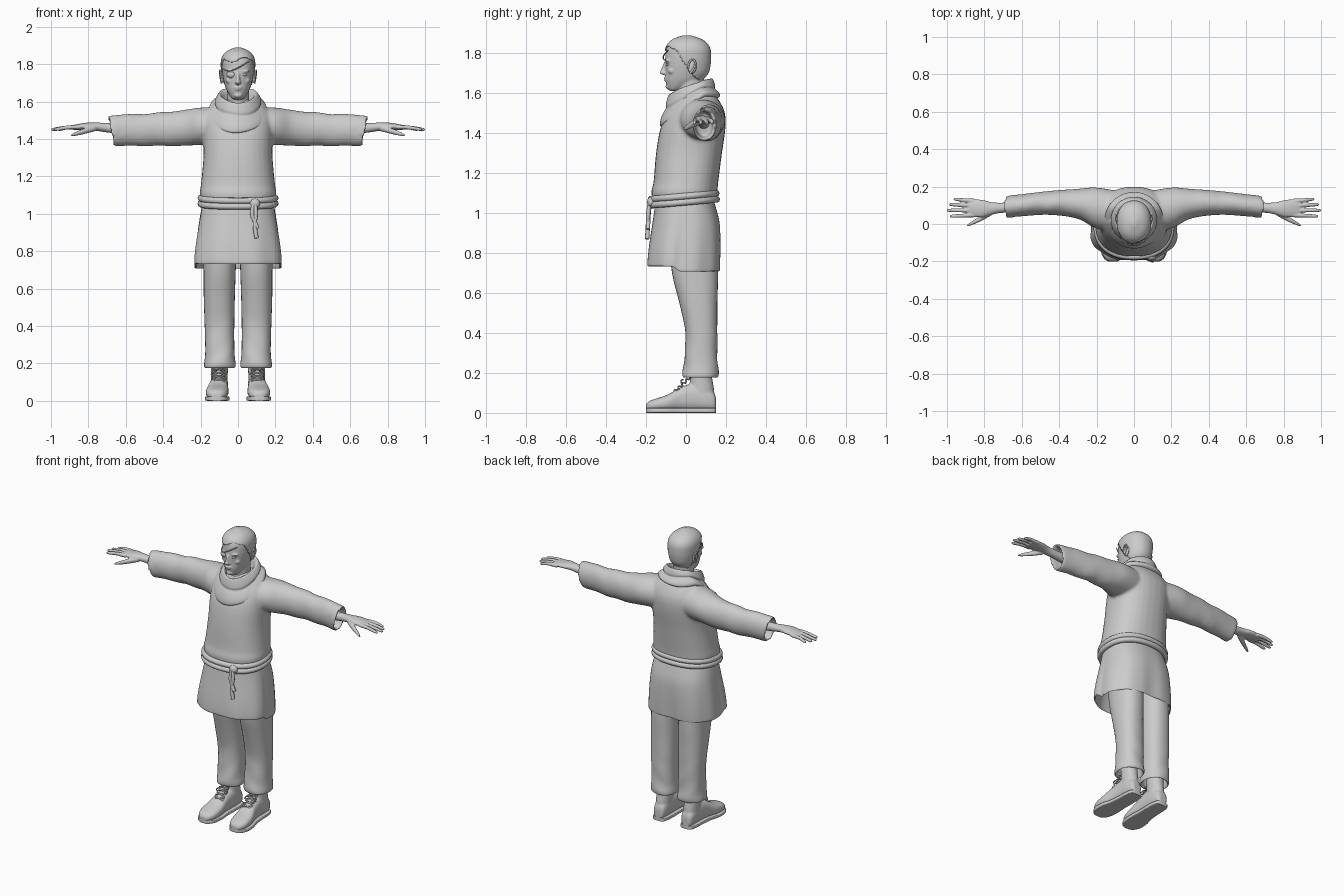
import bpy, bmesh, math
from mathutils import Vector

cube = bpy.data.objects.get("Cube")
if cube:
    bpy.data.objects.remove(cube, do_unlink=True)

grey = bpy.data.materials.new("plain grey")
grey.use_nodes = True
COLOR = (0.6, 0.6, 0.6, 1)
grey.diffuse_color = COLOR
grey.node_tree.nodes["Principled BSDF"].inputs["Base Color"].default_value = COLOR


def catmull(a, b, c, d, t):
    return 0.5 * (2 * b + (c - a) * t + (2 * a - 5 * b + 4 * c - d) * t * t
                  + (3 * b - a - 3 * c + d) * t ** 3)


def smooth_path(rows, steps):
    out = []
    last = len(rows) - 1
    for i in range(last):
        four = [rows[max(0, min(last, i + k))] for k in (-1, 0, 1, 2)]
        for s in range(steps):
            out.append([catmull(*v, s / steps) for v in zip(*four)])
    return out + [list(rows[-1])]


def power(v, p):
    return math.copysign(abs(v) ** (2 / p), v)


def loft(name, rows, axis="z", sides=32, p=2.0, steps=4, shape=None, mirror=False):
    """Rows are (position, centre u, centre v, radius u, radius v)."""
    bm = bmesh.new()
    rings = []
    for t, cu, cv, ru, rv in smooth_path(rows, steps):
        ring = []
        for i in range(sides):
            a = math.tau * i / sides
            u, v = cu + ru * power(math.cos(a), p), cv + rv * power(math.sin(a), p)
            co = Vector({"z": (u, v, t), "x": (t, u, v), "y": (u, t, v)}[axis])
            ring.append(bm.verts.new(shape(co, a) if shape else co))
        rings.append(ring)
    for r, s in zip(rings, rings[1:]):
        for i in range(sides):
            j = (i + 1) % sides
            bm.faces.new((r[i], r[j], s[j], s[i]))
    bm.faces.new(rings[0])
    bm.faces.new(rings[-1])
    return finish(name, bm, mirror)


def finish(name, bm, mirror=False):
    if mirror:
        geo = bmesh.ops.duplicate(bm, geom=bm.verts[:] + bm.edges[:] + bm.faces[:])["geom"]
        for v in geo:
            if isinstance(v, bmesh.types.BMVert):
                v.co.x *= -1
    bmesh.ops.recalc_face_normals(bm, faces=bm.faces[:])
    me = bpy.data.meshes.new(name)
    bm.to_mesh(me)
    bm.free()
    ob = bpy.data.objects.new(name, me)
    bpy.context.collection.objects.link(ob)
    me.materials.append(grey)
    pick(ob)
    bpy.ops.object.shade_smooth_by_angle(angle=math.radians(50))
    return ob


def pick(*obs):
    bpy.ops.object.select_all(action="DESELECT")
    for o in obs:
        o.select_set(True)
    bpy.context.view_layer.objects.active = obs[0]


def fuse(name, obs, voxel, passes):
    """Join overlapping closed parts into one soft skin."""
    pick(*obs)
    bpy.ops.object.join()
    ob = bpy.context.object
    ob.name = name
    m = ob.modifiers.new("skin", "REMESH")
    m.mode, m.voxel_size, m.use_smooth_shade = "VOXEL", voxel, True
    m = ob.modifiers.new("soften", "SMOOTH")
    m.factor, m.iterations = 0.5, passes
    return ob


def tube(name, points, radius, cyclic=False, mirror=False):
    cu = bpy.data.curves.new(name, "CURVE")
    cu.dimensions, cu.bevel_depth, cu.bevel_resolution = "3D", radius, 3
    cu.use_fill_caps = True
    sp = cu.splines.new("NURBS")
    sp.points.add(len(points) - 1)
    for q, co in zip(sp.points, points):
        q.co = (*co, 1)
    sp.use_endpoint_u, sp.use_cyclic_u, sp.order_u = True, cyclic, 3
    ob = bpy.data.objects.new(name, cu)
    bpy.context.collection.objects.link(ob)
    cu.materials.append(grey)
    if mirror:
        ob.modifiers.new("pair", "MIRROR")
    pick(ob)
    bpy.ops.object.convert(target="MESH")
    return bpy.context.object


def ball(name, co, size, mirror=False):
    bm = bmesh.new()
    bmesh.ops.create_uvsphere(bm, u_segments=20, v_segments=12, radius=1)
    for v in bm.verts:
        v.co = Vector(a * b for a, b in zip(v.co, size)) + Vector(co)
    return finish(name, bm, mirror)


# Tunic body and hollow sleeves
body = loft("tunic_body", [
    (1.03, 0, -.005, .185, .145), (1.07, 0, -.01, .198, .158), (1.11, 0, -.008, .205, .165),
    (1.16, 0, 0, .198, .162), (1.3, 0, .015, .185, .165), (1.42, 0, .034, .187, .163),
    (1.5, 0, .05, .185, .145), (1.56, 0, .058, .16, .11), (1.61, 0, .05, .1, .08)], p=2.3)


def sleeve_folds(co, a):
    w = max(0, min(1, (co.x - .25) / .4))
    co.x += (co.z - 1.44) * .2 * w
    co.z += .004 * math.sin(co.x * 42 + co.y * 25) * (1 - abs(2 * w - 1))
    return co


sleeves = loft("sleeves", [
    (.05, .06, 1.47, .11, .1), (.2, .085, 1.468, .11, .1), (.3, .108, 1.458, .08, .095),
    (.45, .113, 1.45, .064, .088), (.6, .1, 1.447, .059, .084), (.67, .092, 1.442, .06, .082),
    (.68, .09, 1.442, .053, .075), (.66, .09, 1.442, .046, .068), (.6, .09, 1.445, .04, .06)],
    axis="x", shape=sleeve_folds, mirror=True)
fuse("tunic", [body, sleeves], .009, 5)


# Skirt with overlapping front panel, back crease and open hem
def skirt_folds(co, a):
    w = max(0, min(1, (1.05 - co.z) / .3))
    front = max(0, min(1, (-math.sin(a) - .12) * 8))
    out = 1 + w * (.045 * front + .012 * math.sin(9 * a) - .09 * math.exp(-((a - math.pi / 2) * 5) ** 2))
    co.x *= out
    co.y *= out
    co.z += w * .025 * front
    return co


loft("skirt", [
    (1.07, 0, -.01, .185, .145), (1.02, 0, -.002, .197, .155), (.94, 0, .004, .21, .17),
    (.82, 0, .0, .225, .18), (.72, 0, -.004, .232, .183), (.712, 0, -.004, .228, .179),
    (.72, 0, -.004, .222, .173), (.85, 0, 0, .21, .165), (.92, 0, 0, .19, .15)],
    sides=96, p=2.4, shape=skirt_folds)

# Rope belt, knot and hanging ends
for k in (0, 1):
    ring = []
    for i in range(32):
        a = math.tau * i / 32
        y = -.012 + (.163 + .003 * k) * power(math.sin(a), 2.3)
        ring.append((.2 * power(math.cos(a), 2.3), y, 1.085 - .03 * k + .09 * y))
    tube("belt_strand", ring, .017, cyclic=True)
ball("belt_knot", (.09, -.175, 1.055), (.028, .02, .026))
tube("belt_end_long", [(.09, -.18, 1.06), (.1, -.19, 1), (.085, -.19, .94), (.1, -.195, .87)], .011)
tube("belt_end_short", [(.085, -.18, 1.06), (.07, -.187, 1), (.09, -.19, .96), (.105, -.19, .92)], .011)


# Draped cowl around the neck
def drape(co, a):
    k = .7 - 2.6 * max(0, min(.14, co.z - 1.54))
    co.z += k * min(co.y - .03, .06) + .004 * math.sin(3 * a + co.z * 40)
    return co


loft("cowl", [
    (1.53, 0, .02, .13, .13), (1.545, 0, .02, .155, .15), (1.565, 0, .02, .153, .147),
    (1.585, 0, .02, .133, .132), (1.595, 0, .022, .122, .122), (1.61, 0, .022, .123, .123),
    (1.635, 0, .022, .11, .115), (1.645, 0, .022, .1, .106), (1.63, 0, .022, .085, .092),
    (1.58, 0, .022, .07, .08)], sides=48, shape=drape)

# Trousers
loft("trousers", [
    (.9, .095, .03, .09, .12), (.7, .098, .045, .086, .115), (.55, .1, .062, .083, .095),
    (.4, .099, .077, .079, .08), (.26, .097, .074, .078, .084), (.2, .097, .073, .084, .089),
    (.18, .097, .073, .082, .086), (.182, .097, .073, .074, .078), (.24, .097, .073, .066, .07)],
    p=2.3, mirror=True,
    shape=lambda co, a: co + Vector((0, .005 * math.sin(co.z * 45 + 3 * a) * max(0, .5 - co.z) * 2, 0)))

# Boots: foot, shaft, sole, heel, cuff and laces
foot = [(.15, .1, .022), (.14, .1, .036), (.1, .1, .045), (.04, .1, .047), (-.03, .104, .05),
        (-.09, .11, .06), (-.15, .113, .058), (-.185, .113, .042), (-.2, .113, .02)]
tops = [.07, .1, .13, .145, .125, .09, .07, .056, .04]
foots = loft("feet", [(y, x, h / 2 + .006, r, h / 2 - .004) for (y, x, r), h in zip(foot, tops)],
             axis="y", p=2.5, mirror=True)
shaft = loft("ankles", [(.04, .1, .09, .042, .055), (.12, .1, .08, .045, .06),
                        (.18, .1, .075, .046, .056), (.27, .1, .075, .048, .056)], mirror=True)
fuse("boots", [foots, shaft], .006, 4)
loft("soles", [(y, x, .012, r + .005, .012) for y, x, r in foot], axis="y", p=7, mirror=True)
for i in range(5):
    y, z = -.055 + .019 * i, .113 + .018 * i
    for s in (-1, 1):
        tube("boot_lace", [(.103 - s * .033, y, z - .012), (.103, y - .01, z + .008),
                           (.103 + s * .033, y + .014, z)], .0045, mirror=True)
for s in (-1, 1):
    tube("lace_bow", [(.103, -.015, .165), (.103 + s * .025, -.03, .17),
                      (.103 + s * .04, -.02, .14)], .004, mirror=True)

# Hands with four fingers and a thumb
parts = [loft("palms", [
    (.6, .088, 1.452, .03, .03), (.7, .087, 1.46, .027, .025), (.76, .083, 1.466, .033, .022),
    (.81, .083, 1.468, .046, .019), (.87, .085, 1.463, .046, .014), (.89, .085, 1.46, .04, .01)],
    axis="x", mirror=True)]
for y0, y1, tip in ((.123, .132, .965), (.098, .104, .99), (.072, .073, 1), (.048, .042, .985)):
    parts.append(loft("finger", [
        (.85, y0, 1.463, .012, .012), (.91, (y0 + y1) / 2, 1.462, .0105, .011),
        (tip - .015, y1, 1.452, .009, .009), (tip, y1, 1.45, .004, .004)],
        axis="x", sides=12, mirror=True))
parts.append(loft("thumb", [
    (.76, .065, 1.458, .018, .016), (.81, .035, 1.445, .016, .016), (.86, .008, 1.43, .011, .012),
    (.892, -.008, 1.42, .006, .006)], axis="x", sides=12, mirror=True))
fuse("hands", parts, .0045, 2)

# Head, neck and face
skull = [(1.612, 0, -.06, .02, .02), (1.622, 0, -.05, .036, .04), (1.66, 0, -.014, .06, .088),
         (1.7, 0, .002, .074, .104), (1.74, 0, .006, .082, .111), (1.78, 0, .008, .086, .112),
         (1.82, 0, .009, .085, .108), (1.85, 0, .008, .073, .092), (1.873, 0, .006, .048, .062),
         (1.884, 0, .004, .014, .018)]
face = [loft("skull", skull, p=2.2),
        loft("neck", [(1.5, 0, .04, .07, .075), (1.6, 0, .025, .06, .066), (1.7, 0, .02, .06, .07)]),
        loft("nose", [(1.692, 0, -.105, .012, .012), (1.702, 0, -.108, .017, .024),
                      (1.715, 0, -.106, .011, .021), (1.755, 0, -.095, .009, .016)], sides=16),
        ball("brows", (.033, -.088, 1.762), (.03, .016, .007), True),
        ball("cheeks", (.045, -.07, 1.712), (.02, .02, .018), True),
        ball("upper_lip", (0, -.1, 1.677), (.024, .012, .005)),
        ball("lower_lip", (0, -.098, 1.666), (.021, .012, .006)),
        ball("chin", (0, -.085, 1.633), (.024, .018, .014))]
fuse("head", face, .005, 2)
ball("eyes", (.033, -.092, 1.743), (.015, .01, .007), True)
ball("ears", (.085, .03, 1.735), (.011, .023, .036), True)
tube("ear_rims", [(.09, .01, 1.725), (.094, .015, 1.765), (.098, .045, 1.768),
                  (.096, .048, 1.735), (.088, .022, 1.7)], .005, mirror=True)

# Short hair: shell over the skull cut along the hairline
hair = loft("hair", [(z, x, y, a + .006, b + .006) for z, x, y, a, b in skull[2:-1]]
            + [(1.89, 0, .004, .014, .018)], sides=64, p=2.2, steps=8)
bm = bmesh.new()
bm.from_mesh(hair.data)


def bare(f):
    c = f.calc_center_median()
    line = 1.825 if c.y < -.05 else 1.825 - (c.y + .05) * 1.5
    return c.z < max(line + .012 * math.sin(c.x * 45), 1.665)


bmesh.ops.delete(bm, geom=[f for f in bm.faces if bare(f)], context="FACES")
bm.to_mesh(hair.data)
bm.free()
hair.modifiers.new("thickness", "SOLIDIFY").thickness = .006

# Patch over the right eye
ball("eye_patch", (-.035, -.09, 1.745), (.026, .016, .02))
tube("patch_strap", [(-.086, -.02, 1.775), (-.065, -.09, 1.765), (-.03, -.112, 1.765),
                     (.02, -.116, 1.79), (.06, -.09, 1.815)], .003)
